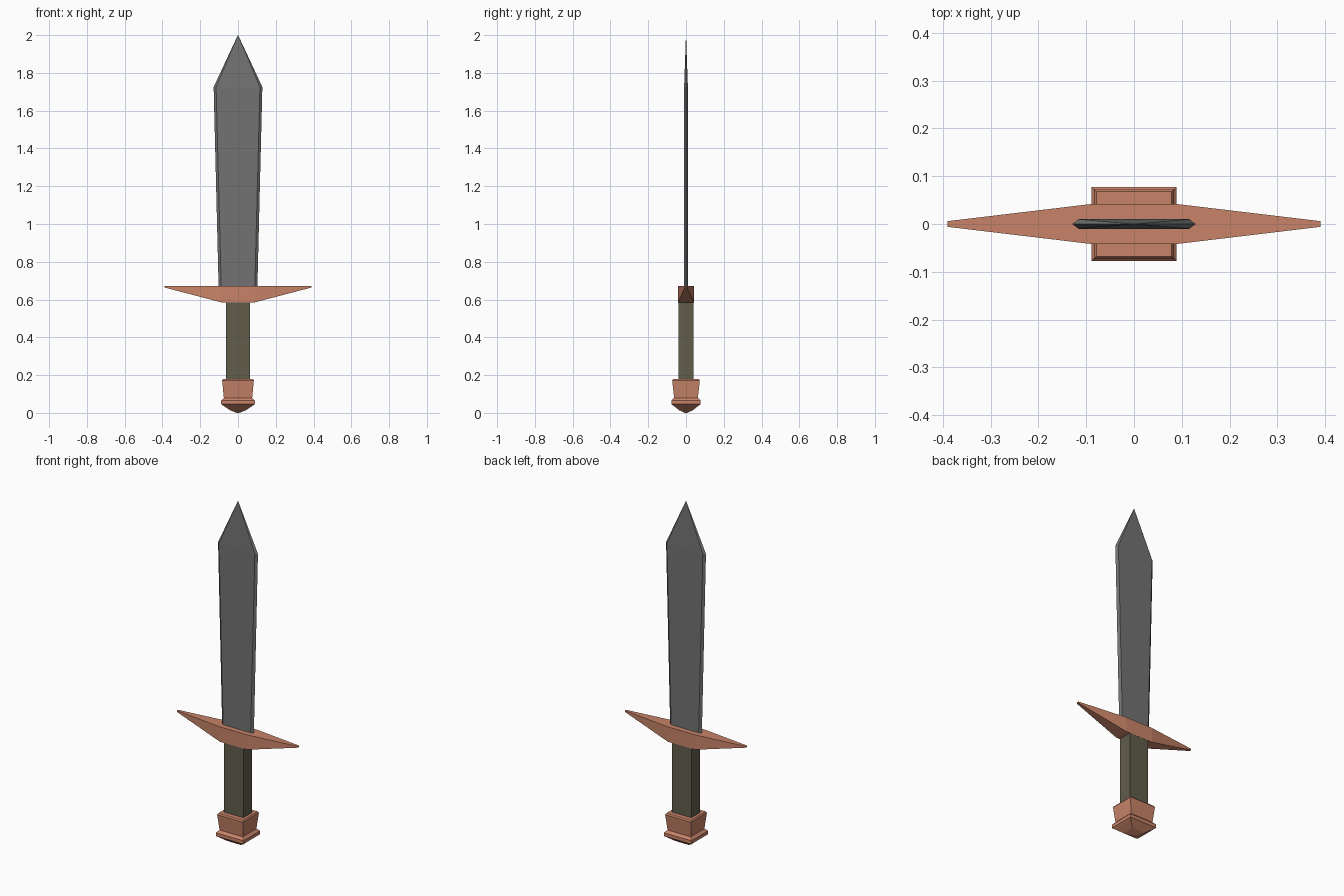
import bpy, bmesh

if "Cube" in bpy.data.objects:
    bpy.data.objects.remove(bpy.data.objects["Cube"])


def material(name, color):
    m = bpy.data.materials.new(name)
    m.diffuse_color = (*color, 1)
    m.use_nodes = True
    m.node_tree.nodes["Principled BSDF"].inputs["Base Color"].default_value = m.diffuse_color
    return m


def loft(name, rings, mat):
    """Skin a stack of equal-length point rings and cap both ends."""
    bm = bmesh.new()
    loops = [[bm.verts.new(p) for p in ring] for ring in rings]
    n = len(loops[0])
    for a, b in zip(loops, loops[1:]):
        for i in range(n):
            j = (i + 1) % n
            bm.faces.new((a[i], a[j], b[j], b[i]))
    bm.faces.new(loops[0][::-1])
    bm.faces.new(loops[-1])
    bmesh.ops.remove_doubles(bm, verts=bm.verts, dist=0.0002)
    bmesh.ops.recalc_face_normals(bm, faces=bm.faces)
    mesh = bpy.data.meshes.new(name)
    bm.to_mesh(mesh)
    bm.free()
    mesh.materials.append(mat)
    obj = bpy.data.objects.new(name, mesh)
    bpy.context.collection.objects.link(obj)
    return obj


def rect(x, y, z):
    return [(-x, -y, z), (x, -y, z), (x, y, z), (-x, y, z)]


def blade_ring(w, flat, t, z):
    return [(-w, 0, z), (-flat, -t, z), (flat, -t, z),
            (w, 0, z), (flat, t, z), (-flat, t, z)]


steel = material("steel", (0.17, 0.17, 0.17))
copper = material("copper", (0.58, 0.23, 0.14))
leather = material("leather", (0.12, 0.11, 0.07))

# Blade: flat sides, bevelled edges, widening towards the shoulder then pointed
loft("blade", [
    blade_ring(0.102, 0.088, 0.010, 0.64),
    blade_ring(0.129, 0.116, 0.010, 1.725),
    blade_ring(0.0007, 0.0004, 0.0003, 2.0),
], steel)

# Crossguard: flat top, arms tapering in depth and height
guard = []
for x, y, low in [(-0.39, 0.006, 0.664), (-0.088, 0.042, 0.585),
                  (0.088, 0.042, 0.585), (0.39, 0.006, 0.664)]:
    guard.append([(x, -y, low), (x, y, low), (x, y, 0.672), (x, -y, 0.672)])
loft("crossguard", guard, copper)

# Grip
loft("grip", [rect(0.063, 0.041, 0.16), rect(0.063, 0.041, 0.59)], leather)

# Pommel: flared block, collar and shallow pointed base
loft("pommel", [
    rect(0.006, 0.005, 0.0),
    rect(0.042, 0.036, 0.014),
    rect(0.078, 0.066, 0.038),
    rect(0.089, 0.077, 0.046),
    rect(0.089, 0.077, 0.066),
    rect(0.075, 0.063, 0.080),
    rect(0.084, 0.073, 0.172),
    rect(0.079, 0.068, 0.180),
], copper)
